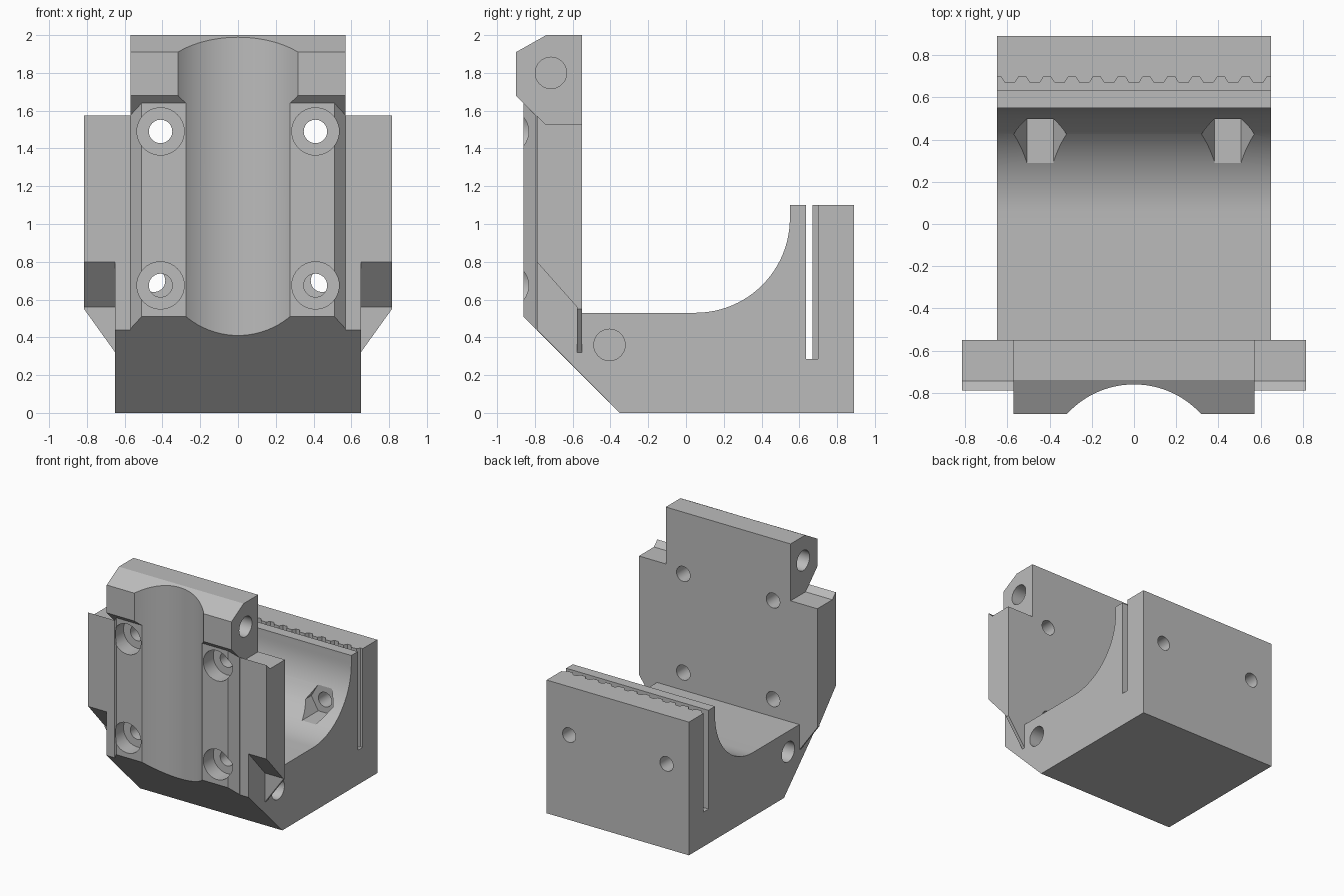
import bpy, math
from mathutils import Matrix

cube = bpy.data.objects.get("Cube")
if cube:
    bpy.data.objects.remove(cube, do_unlink=True)

grey = bpy.data.materials.new("plain_grey")
grey.use_nodes = True
COLOUR = (0.5, 0.5, 0.5, 1)
grey.diffuse_color = COLOUR
grey.node_tree.nodes["Principled BSDF"].inputs["Base Color"].default_value = COLOUR


def prism(name, outline, axis, lo, hi):
    """Extrude a 2D outline along an axis: x takes (y, z), y takes (x, z), z takes (x, y)."""
    place = {"x": lambda p, d: (d, *p),
             "y": lambda p, d: (p[0], d, p[1]),
             "z": lambda p, d: (*p, d)}[axis]
    n = len(outline)
    verts = [place(p, d) for d in (lo, hi) for p in outline]
    faces = [range(n), range(2 * n - 1, n - 1, -1)]
    faces += [(i, i + n, (i + 1) % n + n, (i + 1) % n) for i in range(n)]
    mesh = bpy.data.meshes.new(name)
    mesh.from_pydata(verts, [], [tuple(f) for f in faces])
    obj = bpy.data.objects.new(name, mesh)
    bpy.context.collection.objects.link(obj)
    bpy.context.view_layer.objects.active = obj
    bpy.ops.object.select_all(action="DESELECT")
    obj.select_set(True)
    bpy.ops.object.mode_set(mode="EDIT")
    bpy.ops.mesh.select_all(action="SELECT")
    bpy.ops.mesh.normals_make_consistent(inside=False)
    bpy.ops.object.mode_set(mode="OBJECT")
    mesh.materials.append(grey)
    return obj


def circle(cx, cy, r, sides=40):
    return [(cx + r * math.cos(2 * math.pi * i / sides),
             cy + r * math.sin(2 * math.pi * i / sides)) for i in range(sides)]


def combine(target, tool, operation="DIFFERENCE"):
    mod = target.modifiers.new("combine", "BOOLEAN")
    mod.operation, mod.solver, mod.object = operation, "EXACT", tool
    bpy.context.view_layer.objects.active = target
    bpy.ops.object.modifier_apply(modifier=mod.name)
    bpy.data.objects.remove(tool, do_unlink=True)


# Base block with curved cradle, sloped front and rear clamp wall
cradle = [(0.05 + 0.5 * math.cos(a), 1.03 - 0.5 * math.sin(a))
          for a in [math.pi / 2 * i / 24 for i in range(25)]]
base = [(-0.79, 0.44), (-0.35, 0), (0.89, 0), (0.89, 1.1), (0.55, 1.1)]
base += cradle + [(-0.55, 0.53), (-0.55, 0.9), (-0.79, 0.9)]
carriage = prism("carriage_body", base, "x", -0.65, 0.65)

# Front column with chamfered vertical edges
column = prism("front_column", [(-0.86, 0.51), (-0.55, 0.2), (-0.55, 1.53),
                                (-0.75, 1.53), (-0.86, 1.64)], "x", -0.57, 0.57)
section = [(-0.57, -0.4), (-0.57, -0.795), (-0.51, -0.86),
           (0.51, -0.86), (0.57, -0.795), (0.57, -0.4)]
combine(column, prism("column_section", section, "z", 0, 2), "INTERSECT")
combine(carriage, column, "UNION")

# Side wings and the thin gussets beneath them
combine(carriage, prism("wings", [(-0.79, 0.8), (-0.577, 0.56), (-0.577, 0.55), (-0.55, 0.55),
                                  (-0.55, 1.53), (-0.745, 1.53), (-0.79, 1.575)],
                        "x", -0.815, 0.815), "UNION")
combine(carriage, prism("gussets", [(-0.815, 0.55), (-0.65, 0.32), (0.65, 0.32), (0.815, 0.55),
                                    (0.815, 0.6), (-0.815, 0.6)], "y", -0.577, -0.55), "UNION")

# Top block
combine(carriage, prism("top_block", [(-0.9, 1.68), (-0.9, 1.91), (-0.74, 2), (-0.55, 2),
                                      (-0.55, 1.5), (-0.72, 1.5), (-0.75, 1.53)],
                        "x", -0.57, 0.57), "UNION")

# Vertical bearing groove
combine(carriage, prism("groove", circle(0, -1.19, 0.43, 96), "z", 0.1, 2.2))

# Belt slot with teeth on its rear side
pitch = 0.1176
slot = [(0.75, 0.635), (-0.75, 0.635), (-0.75, 0.698)]
for k in range(-5, 6):
    x = k * pitch
    slot += [(x - 0.042, 0.698), (x - 0.024, 0.67), (x + 0.024, 0.67), (x + 0.042, 0.698)]
slot.append((0.75, 0.698))
combine(carriage, prism("belt_slot", slot, "z", 0.285, 1.3))

for side in (-1, 1):
    # Counterbored screw holes through the front plate
    for z in (0.675, 1.49):
        combine(carriage, prism("counterbore", circle(side * 0.41, z, 0.125), "y", -1, -0.73))
        combine(carriage, prism("screw_hole", circle(side * 0.41, z, 0.062), "y", -0.8, -0.5))
    # Nut traps and holes through the rear wall
    combine(carriage, prism("nut_trap", circle(side * 0.445, 0.7, 0.125, 6), "y", 0.1, 0.5))
    combine(carriage, prism("rear_hole", circle(side * 0.445, 0.7, 0.06), "y", 0.3, 1))
    # Blind rod sockets in the sides
    for y, z, face in ((-0.715, 1.8, 0.57), (-0.405, 0.36, 0.65)):
        combine(carriage, prism("rod_socket", circle(y, z, 0.083), "x",
                                side * (face - 0.25), side * (face + 0.1)))

bpy.ops.object.select_all(action="DESELECT")
carriage.select_set(True)
bpy.context.view_layer.objects.active = carriage
bpy.ops.object.shade_smooth_by_angle(angle=math.radians(25))
